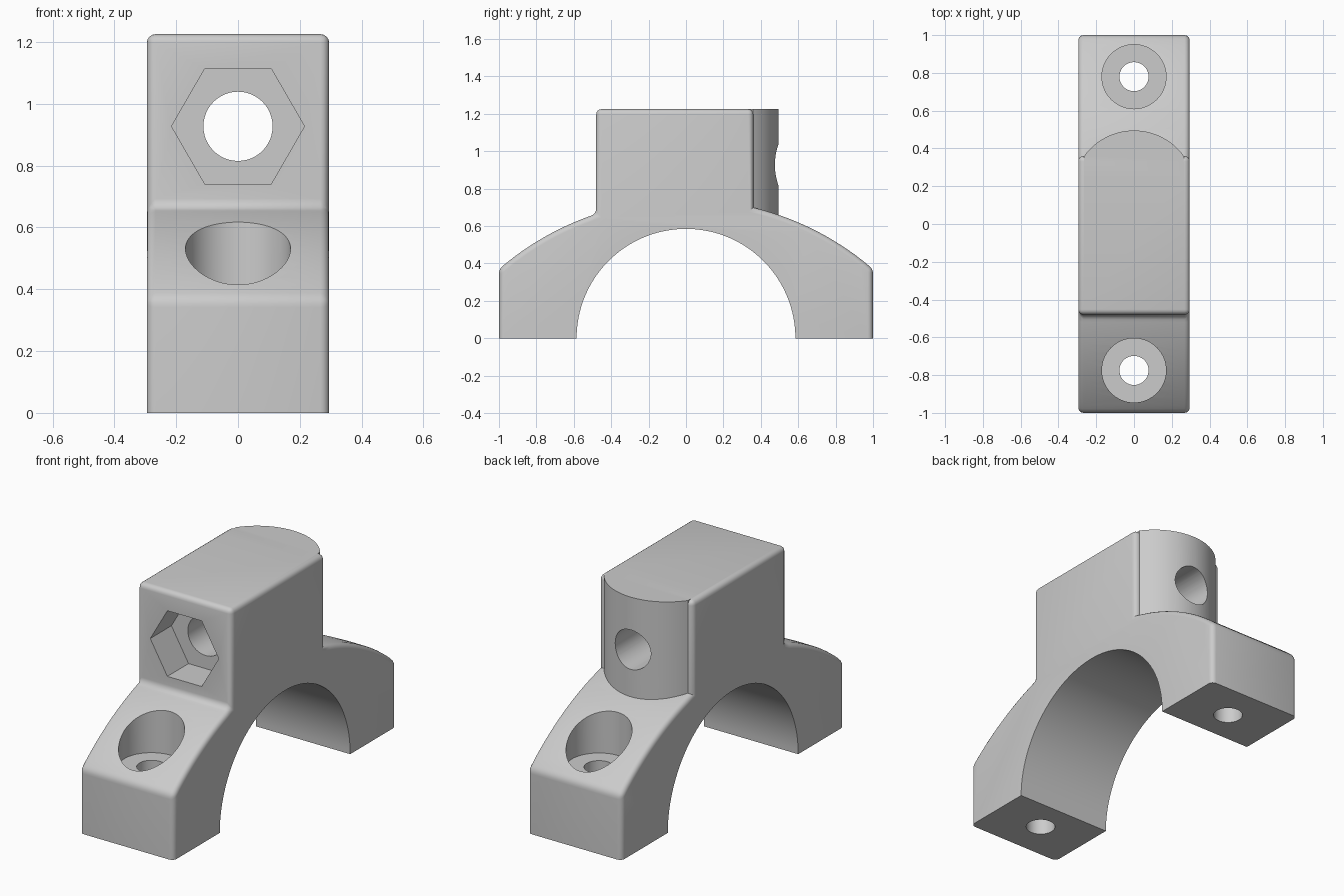
import bpy, bmesh, math
from mathutils import Vector

if "Cube" in bpy.data.objects:
    bpy.data.objects.remove(bpy.data.objects["Cube"])

W, BORE = 0.295, 0.585           # half width, saddle bore radius
FRONT, BACK, TOP = -0.48, 0.36, 1.225


def arc(r, n, a0=0.0, a1=2 * math.pi, cx=0.0, cy=0.0, closed=True):
    steps = n if closed else n - 1
    return [(cx + r * math.cos(a0 + (a1 - a0) * i / steps),
             cy + r * math.sin(a0 + (a1 - a0) * i / steps)) for i in range(n)]


def prism(name, pts, axis, lo, hi):
    """Extrude a 2D outline along an axis (x: yz, y: xz, z: xy)."""
    place = {'x': lambda a, b, t: (t, a, b),
             'y': lambda a, b, t: (a, t, b),
             'z': lambda a, b, t: (a, b, t)}[axis]
    bm = bmesh.new()
    face = bm.faces.new([bm.verts.new(place(a, b, lo)) for a, b in pts])
    ext = bmesh.ops.extrude_face_region(bm, geom=[face])['geom']
    shift = Vector(place(0, 0, hi - lo))
    bmesh.ops.translate(bm, vec=shift, verts=[v for v in ext if isinstance(v, bmesh.types.BMVert)])
    bmesh.ops.recalc_face_normals(bm, faces=bm.faces[:])
    mesh = bpy.data.meshes.new(name)
    bm.to_mesh(mesh)
    bm.free()
    ob = bpy.data.objects.new(name, mesh)
    bpy.context.collection.objects.link(ob)
    return ob


def boolean(target, tool, operation):
    bpy.context.view_layer.objects.active = target
    mod = target.modifiers.new(tool.name, 'BOOLEAN')
    mod.operation, mod.solver, mod.object = operation, 'EXACT', tool
    bpy.ops.object.modifier_apply(modifier=mod.name)
    bpy.data.objects.remove(tool)


# Clamp side profile: feet, sloping curved shoulders, raised block, bore
def shoulder(y):
    return math.sqrt(1.529 ** 2 - y * y) - 0.787


def slope(y0, y1, n=14):
    return [(y0 + (y1 - y0) * i / (n - 1), shoulder(y0 + (y1 - y0) * i / (n - 1))) for i in range(n)]


profile = [(-1, 0)] + slope(-1, FRONT) + [(FRONT, TOP), (BACK, TOP)] + slope(BACK, 1) + [(1, 0)]
profile += arc(BORE, 65, 0, math.pi, closed=False)
clamp = prism("clamp_body", profile, 'x', -W, W)

# Round the outer edges, leaving the underside and the bore sharp
bm = bmesh.new()
bm.from_mesh(clamp.data)
rounded = []
for e in bm.edges:
    a, b = e.verts[0].co, e.verts[1].co
    m = (a + b) / 2
    if math.hypot(m.y, m.z) < BORE + 0.005 or max(a.z, b.z) < 0.01:
        continue
    across = abs(a.x - b.x) > 0.1
    corner = ((abs(abs(m.y) - 1) < 0.01 and m.z > 0.1)
              or abs(m.y - FRONT) < 0.001 or (abs(m.y - BACK) < 0.001 and m.z > 1))
    if not across or corner:
        rounded.append(e)
bmesh.ops.bevel(bm, geom=rounded, offset=0.028, offset_type='OFFSET', segments=4,
                profile=0.5, affect='EDGES', clamp_overlap=False)
bmesh.ops.recalc_face_normals(bm, faces=bm.faces[:])
bm.to_mesh(clamp.data)
bm.free()

# Bulging rear face of the block
half = math.acos(0.264 / 0.325)
bulge = arc(0.325, 41, half, math.pi - half, 0, 0.17, closed=False)
bulge += [(-0.264, 0.25), (0.264, 0.25)]
boolean(clamp, prism("rear_bulge", bulge, 'z', 0.62, TOP), 'UNION')

# Cross bolt hole with hexagonal nut pocket
boolean(clamp, prism("bolt_hole", arc(0.112, 48, cy=0.927), 'y', -0.7, 0.7), 'DIFFERENCE')
boolean(clamp, prism("nut_pocket", arc(0.215, 6, cy=0.927), 'y', -0.7, FRONT + 0.19), 'DIFFERENCE')

# Counterbored screw holes in both feet
for y in (-0.775, 0.78):
    boolean(clamp, prism("counterbore", arc(0.17, 64, cy=y), 'z', 0.37, 0.9), 'DIFFERENCE')
    boolean(clamp, prism("screw_hole", arc(0.077, 40, cy=y), 'z', -0.2, 0.9), 'DIFFERENCE')

grey = bpy.data.materials.new("plain grey")
grey.diffuse_color = (0.6, 0.6, 0.6, 1)
grey.use_nodes = True
grey.node_tree.nodes["Principled BSDF"].inputs["Base Color"].default_value = grey.diffuse_color
clamp.data.materials.clear()
clamp.data.materials.append(grey)
for p in clamp.data.polygons:
    p.material_index = 0
bpy.ops.object.select_all(action='DESELECT')
clamp.select_set(True)
bpy.context.view_layer.objects.active = clamp
bpy.ops.object.shade_smooth_by_angle(angle=math.radians(28))
